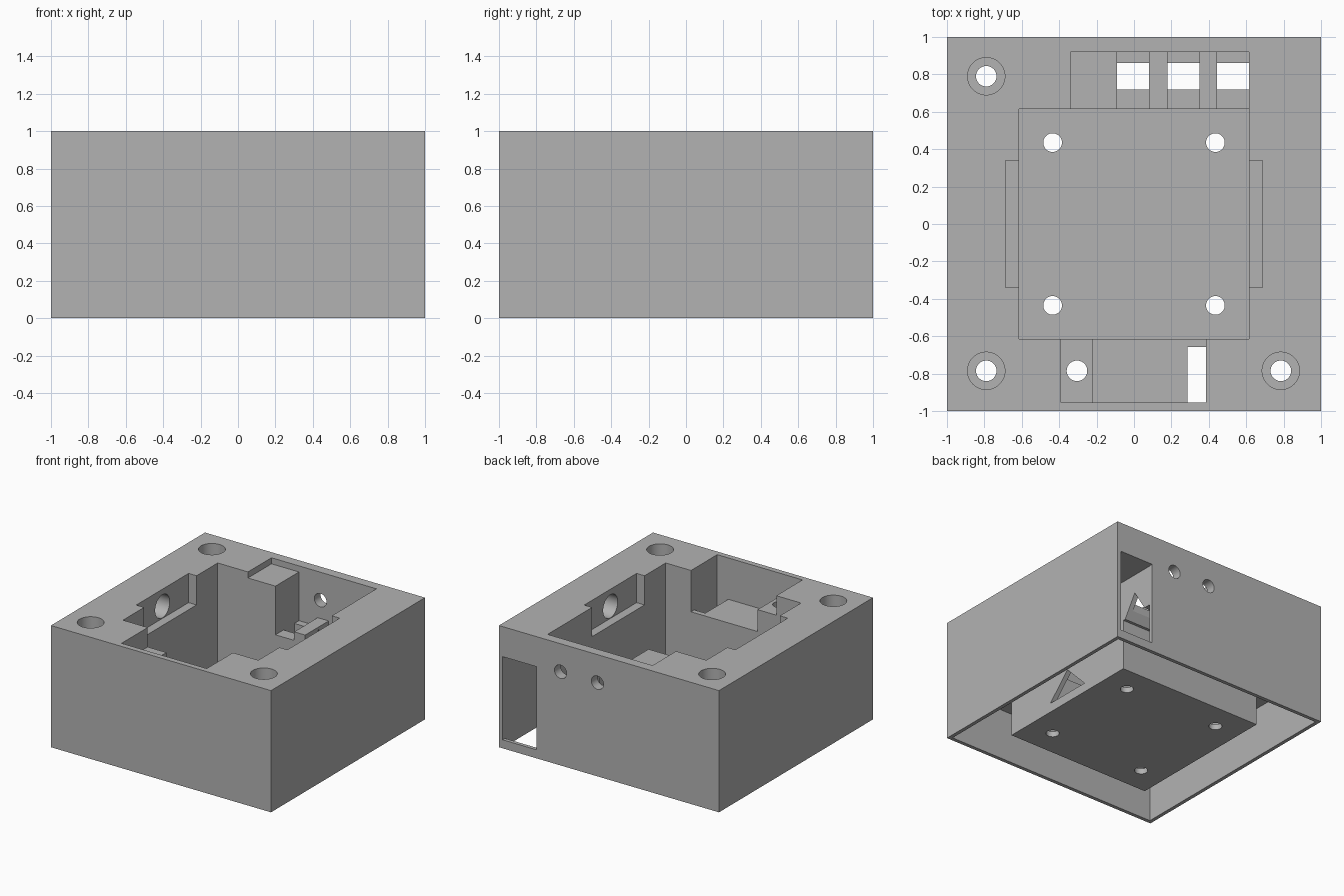
import bpy
import bmesh
import math
from mathutils import Matrix, Vector

default = bpy.data.objects.get("Cube")
if default:
    bpy.data.objects.remove(default, do_unlink=True)

grey = bpy.data.materials.new("plain_grey")
grey.use_nodes = True
COLOR = (0.45, 0.45, 0.45, 1)
grey.diffuse_color = COLOR
grey.node_tree.nodes["Principled BSDF"].inputs["Base Color"].default_value = COLOR


def make(name, bm):
    bmesh.ops.recalc_face_normals(bm, faces=bm.faces)
    mesh = bpy.data.meshes.new(name)
    bm.to_mesh(mesh)
    bm.free()
    mesh.materials.append(grey)
    obj = bpy.data.objects.new(name, mesh)
    bpy.context.collection.objects.link(obj)
    return obj


def box(name, x, y, z):
    bm = bmesh.new()
    bmesh.ops.create_cube(bm, size=1)
    for v in bm.verts:
        v.co = Vector([r[0] + (c + 0.5) * (r[1] - r[0]) for c, r in zip(v.co, (x, y, z))])
    return make(name, bm)


def cylinder(name, center, radius, depth, axis="Z"):
    turn = {"X": Matrix.Rotation(math.pi / 2, 4, "Y"),
            "Y": Matrix.Rotation(math.pi / 2, 4, "X"), "Z": Matrix()}[axis]
    bm = bmesh.new()
    bmesh.ops.create_cone(bm, cap_ends=True, segments=40, radius1=radius, radius2=radius,
                          depth=depth, matrix=Matrix.Translation(center) @ turn)
    return make(name, bm)


def roof_prism(name, x, y, half, base, apex):
    """Triangular prism running along x with its ridge on top."""
    bm = bmesh.new()
    face = bm.faces.new([bm.verts.new((x[0], y + dy, z))
                         for dy, z in ((-half, base), (half, base), (0, apex))])
    new = bmesh.ops.extrude_face_region(bm, geom=[face])["geom"]
    bmesh.ops.translate(bm, vec=(x[1] - x[0], 0, 0),
                        verts=[v for v in new if isinstance(v, bmesh.types.BMVert)])
    return make(name, bm)


def cut(target, cutter):
    """Subtract the cutter, bake the result and drop the cutter."""
    cutter.hide_render = True
    mod = target.modifiers.new("cut", "BOOLEAN")
    mod.operation = "DIFFERENCE"
    mod.solver = "EXACT"
    mod.object = cutter
    bpy.context.view_layer.update()
    graph = bpy.context.evaluated_depsgraph_get()
    mesh = bpy.data.meshes.new_from_object(target.evaluated_get(graph))
    target.modifiers.clear()
    target.data = mesh
    bpy.data.objects.remove(cutter, do_unlink=True)


housing = box("housing", (-1, 1), (-1, 1), (0, 1))
CEIL = 0.42   # ceiling of the underside hollow
IN = 0.615    # inner half width of the main well

# underside hollow around the well
hollow = box("underside_hollow", (-0.97, 0.97), (-0.97, 0.97), (-0.2, CEIL))
cut(hollow, box("well_core", (-0.655, 0.655), (-0.655, 0.655), (-0.4, 0.8)))
cut(housing, hollow)

# main well with floor holes
cut(housing, box("well", (-IN, IN), (-IN, IN), (0.045, 1.2)))
for sx in (-1, 1):
    for sy in (-1, 1):
        cut(housing, cylinder("floor_hole", (sx * 0.435, sy * 0.435, 0), 0.05, 0.3))

# shallow side pockets with blind round sockets
for s in (-1, 1):
    cut(housing, box("side_pocket", sorted((s * 0.5, s * 0.687)), (-0.34, 0.34), (0.76, 1.2)))
    cut(housing, cylinder("side_socket", (s * 0.77, 0, 0.86), 0.095, 0.26, "X"))

# back pocket: shelf, ribbed floor and openings
cut(housing, box("back_shelf", (-0.34, 0.0), (0.5, 0.92), (0.95, 1.2)))
cut(housing, box("back_pocket", (-0.09, 0.614), (0.5, 0.92), (0.62, 1.3)))
for x0, x1 in ((-0.09, 0.08), (0.18, 0.35), (0.445, 0.614)):
    cut(housing, box("bay", (x0, x1), (0.55, 0.92), (0.55, 0.8)))
    cut(housing, box("bay_opening", (x0, x1), (0.72, 0.86), (0.3, 0.7)))
for x in (0.105, 0.44):
    cut(housing, cylinder("back_hole", (x, 0.95, 0.77), 0.055, 0.3, "Y"))

# front pocket: floor, raised pad, slot and hole
cut(housing, box("front_pocket", (-0.39, 0.385), (-0.955, -0.5), (0.84, 1.2)))
cut(housing, box("front_floor", (-0.22, 0.385), (-0.955, -0.55), (0.66, 1.1)))
cut(housing, box("front_slot", (0.285, 0.385), (-0.955, -0.657), (0.3, 0.8)))
cut(housing, cylinder("front_hole", (-0.305, -0.785, 0.65), 0.055, 0.8))

# corner compartment with window, cable tunnel and cable passage
cut(housing, box("compartment", (0.655, 0.968), (0.4, 0.968), (0.3, 0.755)))
cut(housing, box("window", (0.66, 0.966), (0.9, 1.1), (0.07, 0.753)))
cut(housing, roof_prism("cable_tunnel", (-0.08, 0.75), 0.79, 0.125, 0.4, 0.6))
cut(housing, roof_prism("cable_passage", (0.5, 0.8), 0, 0.2, 0.075, 0.28))

# counterbored screw holes in three corners
for x, y in ((-0.79, 0.79), (-0.79, -0.785), (0.785, -0.785)):
    cut(housing, cylinder("screw_hole", (x, y, 0.7), 0.055, 1.0))
    cut(housing, cylinder("counterbore", (x, y, 0.95), 0.1, 0.5))

# smooth the bores while keeping hard edges
bpy.ops.object.select_all(action="DESELECT")
housing.select_set(True)
bpy.context.view_layer.objects.active = housing
bpy.ops.object.shade_smooth_by_angle(angle=math.radians(30))
